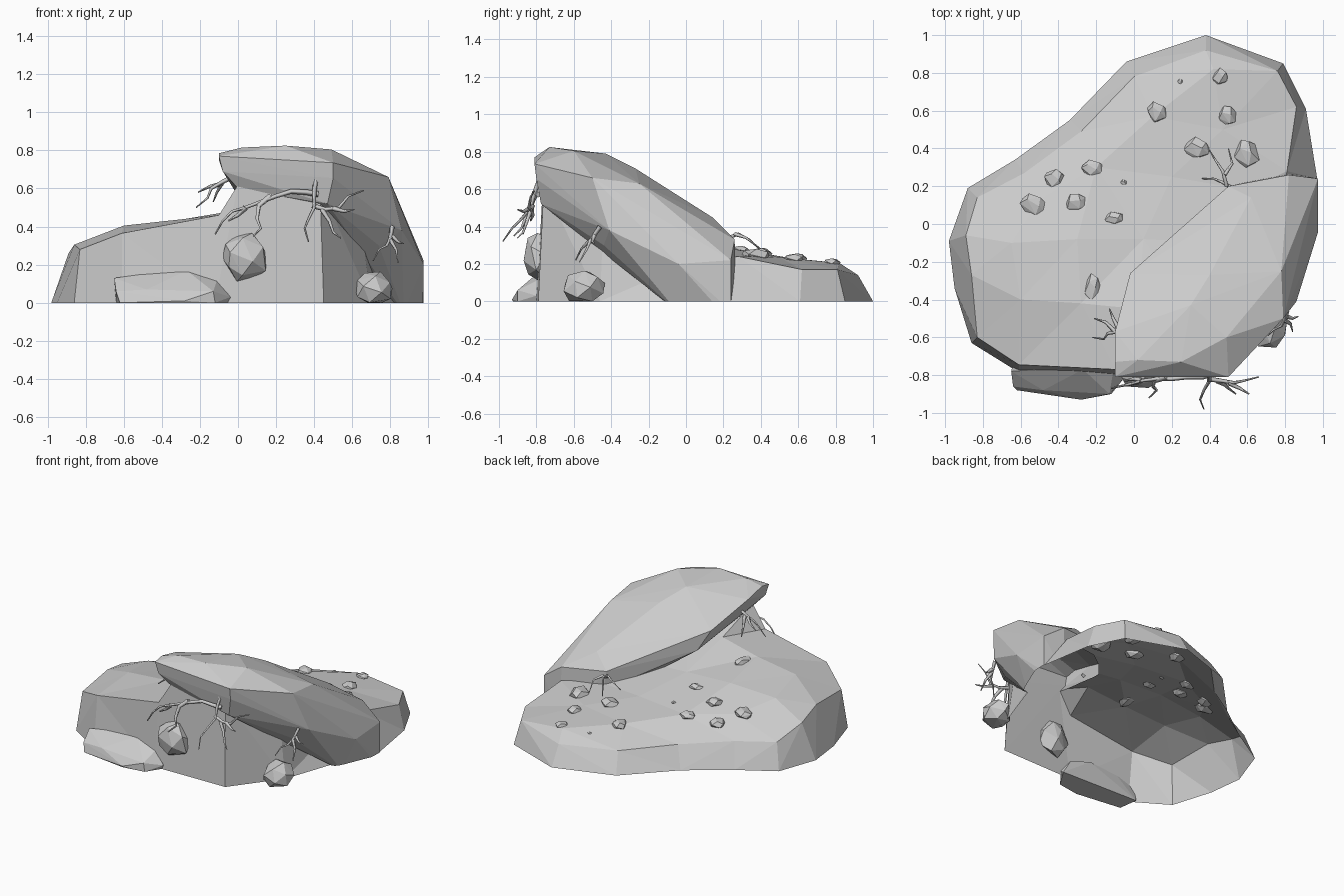
import bpy, bmesh, math, random
from mathutils import Vector
from mathutils.geometry import delaunay_2d_cdt
from mathutils.bvhtree import BVHTree

random.seed(4)


def new_object(name, bm):
    bmesh.ops.recalc_face_normals(bm, faces=bm.faces[:])
    me = bpy.data.meshes.new(name)
    bm.to_mesh(me)
    bm.free()
    ob = bpy.data.objects.new(name, me)
    bpy.context.collection.objects.link(ob)
    return ob


def hull(name, points):
    bm = bmesh.new()
    for p in points:
        bm.verts.new(p)
    bmesh.ops.convex_hull(bm, input=bm.verts[:])
    bmesh.ops.delete(bm, geom=[v for v in bm.verts if not v.link_faces], context='VERTS')
    return new_object(name, bm)


# Sloping base: ground outline, upper rim and inner high points
ground = [(.38, 1), (-.04, .86), (-.34, .55), (-.63, .34), (-.88, .19), (-.98, -.09),
          (-.95, -.34), (-.86, -.63), (-.61, -.785), (-.12, -.80), (.45, -.79),
          (.70, -.46), (.86, 0), (.97, .24), (.91, .61), (.79, .85)]
rim = [(.38, .92, .14), (.0, .78, .14), (-.28, .49, .15), (-.58, .27, .17), (-.83, .14, .18),
       (-.89, -.06, .26), (-.86, -.27, .305), (-.83, -.6, .28), (-.61, -.745, .365),
       (-.1, -.77, .46), (.0, -.765, .62), (.43, -.76, .62), (.64, -.44, .46), (.76, 0, .2),
       (.81, .28, .24), (.86, .62, .17), (.76, .81, .17)]
inner = [(-.6, -.4, .405), (-.28, -.42, .44), (.02, -.45, .49), (-.65, -.1, .36),
         (-.3, -.08, .385), (.05, -.08, .37), (-.5, .13, .29), (-.2, .3, .275),
         (.2, .25, .28), (.1, .57, .23), (.47, .5, .235), (.6, .18, .26),
         (.42, .82, .205), (.3, -.45, .5), (.45, -.1, .34)]
pts = [Vector((x, y, 0)) for x, y in ground] + [Vector(p) for p in rim + inner]
g, r = len(ground), len(rim)
edges = [(i, (i + 1) % g) for i in range(g)] + [(g + i, g + (i + 1) % r) for i in range(r)]
cdt = delaunay_2d_cdt([p.xy for p in pts], edges, [], 1, 1e-5)
bm = bmesh.new()
vs = []
for co, orig in zip(cdt[0], cdt[3]):
    z = pts[orig[0]].z if orig else 0
    vs.append(bm.verts.new((co.x, co.y, z)))
for f in cdt[2]:
    bm.faces.new([vs[i] for i in f])
bmesh.ops.holes_fill(bm, edges=[e for e in bm.edges if e.is_boundary], sides=0)
rock = new_object("rock_mound", bm)

# Tilted slab overhanging the front and sinking into the ground at the right
slab = hull("upper_slab", [
    (-.10, -.73, .785), (.02, -.72, .815), (.25, -.73, .825), (.49, -.6, .805),
    (.3, -.43, .79), (.4, -.27, .71), (.79, -.5, .66), (.78, -.25, .63), (.62, .14, .45),
    (.82, .26, .33), (-.10, -.57, .75), (-.02, -.26, .62), (.50, .2, .36),
    (-.10, -.81, .77), (.5, -.81, .735), (-.08, -.80, .69), (.5, -.80, .655),
    (.0, -.76, .60), (.47, -.775, .52), (.86, -.41, .38), (.97, .14, 0),
    (.74, -.44, .3), (.87, -.08, 0), (.87, -.05, -.05), (.975, -.04, .2),
    (.975, .24, .22), (.975, .24, -.05), (.82, .27, -.05),
    (.0, -.5, .58), (.05, -.2, .48), (.52, .2, .22)])
mod = rock.modifiers.new("join", 'BOOLEAN')
mod.operation, mod.solver, mod.object = 'UNION', 'EXACT', slab
bpy.context.view_layer.objects.active = rock
bpy.ops.object.modifier_apply(modifier=mod.name)
bpy.data.objects.remove(slab)

# Open, hollow underside
bm = bmesh.new()
bm.from_mesh(rock.data)
bmesh.ops.bisect_plane(bm, geom=bm.verts[:] + bm.edges[:] + bm.faces[:],
                       plane_co=(0, 0, 0), plane_no=(0, 0, -1), clear_outer=True)
bmesh.ops.delete(bm, geom=[f for f in bm.faces if all(abs(v.co.z) < 1e-3 for v in f.verts)],
                 context='FACES')
bm.to_mesh(rock.data)
tree = BVHTree.FromBMesh(bm)
bm.free()


# Angular stones: hulls of evenly spread, jittered points
def stone(name, c, s, turn=0, n=18):
    out = []
    for i in range(n):
        h = 1 - 2 * (i + .5) / n
        a = i * 2.4 + random.uniform(-.25, .25)
        k = math.sqrt(1 - h * h)
        p = Vector((k * math.cos(a), k * math.sin(a), h)) * random.uniform(.97, 1.1)
        x, y = p.x * s[0], p.y * s[1]
        out.append((c[0] + x * math.cos(turn) - y * math.sin(turn),
                    c[1] + x * math.sin(turn) + y * math.cos(turn),
                    max(0, c[2] + p.z * s[2])))
    return hull(name, out)


hull("low_boulder", [(-.65, -.78, .13), (-.64, -.86, .06), (-.62, -.88, 0), (-.64, -.74, 0),
                     (-.48, -.88, .07), (-.28, -.93, .01), (-.28, -.925, 0), (-.13, -.9, .06),
                     (-.12, -.9, 0), (-.04, -.8, .03), (-.03, -.76, 0), (-.11, -.78, .12),
                     (-.27, -.77, .17), (-.5, -.77, .15)])
stone("wall_boulder", (.035, -.79, .24), (.122, .08, .135))
stone("side_boulder", (.715, -.55, .07), (.1, .115, .095))

# Pebbles resting on the slope
pebbles = [(-.53, .1, .075, .06), (-.42, .235, .06, .055), (-.22, .295, .058, .045),
           (-.305, .115, .06, .05), (-.105, .03, .05, .035), (-.055, .22, .016, .016),
           (-.22, -.34, .04, .08), (.12, .59, .052, .058), (.335, .4, .068, .058),
           (.595, .37, .07, .075), (.495, .575, .048, .055), (.455, .78, .04, .045),
           (.245, .755, .015, .015)]
for i, (x, y, sx, sy) in enumerate(pebbles):
    z = tree.ray_cast(Vector((x, y, 2)), Vector((0, 0, -1)))[0].z
    stone(f"pebble_{i + 1}", (x, y, z), (sx, sy, min(sx, sy) * .6), random.uniform(-.3, .3), 14)


# Roots: tapered four-sided strands
def roots(name, strands, size=.013):
    cu = bpy.data.curves.new(name, 'CURVE')
    cu.dimensions, cu.bevel_depth, cu.bevel_resolution = '3D', size, 0
    cu.use_fill_caps = True
    for st in strands:
        sp = cu.splines.new('POLY')
        sp.points.add(len(st) - 1)
        for i, p in enumerate(st):
            sp.points[i].co = (*p, 1)
            sp.points[i].radius = 1 - .75 * i / (len(st) - 1)
    ob = bpy.data.objects.new(name, cu)
    bpy.context.collection.objects.link(ob)


roots("front_root_left", [
    [(.42, -.79, .57), (.36, -.81, .58), (.28, -.81, .585), (.2, -.82, .56), (.12, -.82, .53),
     (.04, -.83, .50), (-.03, -.85, .48), (-.08, -.86, .43), (-.12, -.87, .36)],
    [(.17, -.81, .56), (.11, -.83, .51), (.1, -.86, .44), (.12, -.88, .39), (.08, -.92, .35)],
    [(.04, -.83, .50), (.0, -.82, .46), (-.05, -.83, .43)]], .016)
roots("front_root_right", [
    [(.41, -.78, .66), (.4, -.81, .58), (.4, -.83, .5), (.37, -.88, .44), (.35, -.93, .39),
     (.37, -.98, .32)],
    [(.39, -.82, .51), (.46, -.83, .49), (.53, -.84, .5), (.58, -.83, .56), (.66, -.81, .59)],
    [(.44, -.83, .49), (.48, -.85, .43), (.5, -.87, .37), (.54, -.9, .34)],
    [(.5, -.84, .495), (.56, -.87, .48), (.61, -.9, .49)]], .014)
roots("side_root", [
    [(.81, -.46, .40), (.8, -.5, .34), (.78, -.54, .3), (.74, -.56, .28), (.71, -.59, .22)],
    [(.8, -.51, .33), (.83, -.53, .28), (.84, -.57, .21)],
    [(.81, -.49, .35), (.84, -.5, .32), (.87, -.49, .31)]])
roots("left_root", [
    [(-.03, -.57, .66), (-.09, -.57, .63), (-.14, -.58, .6), (-.16, -.61, .55), (-.22, -.6, .5)],
    [(-.1, -.57, .62), (-.15, -.52, .61), (-.21, -.5, .58)],
    [(-.08, -.56, .63), (-.11, -.5, .58), (-.13, -.45, .53)]])
roots("back_root", [
    [(.52, .19, .31), (.47, .22, .34), (.42, .24, .32), (.36, .24, .28)],
    [(.49, .2, .33), (.47, .28, .36), (.43, .34, .33), (.4, .39, .28)],
    [(.48, .26, .36), (.52, .32, .34), (.5, .4, .28)]], .011)
